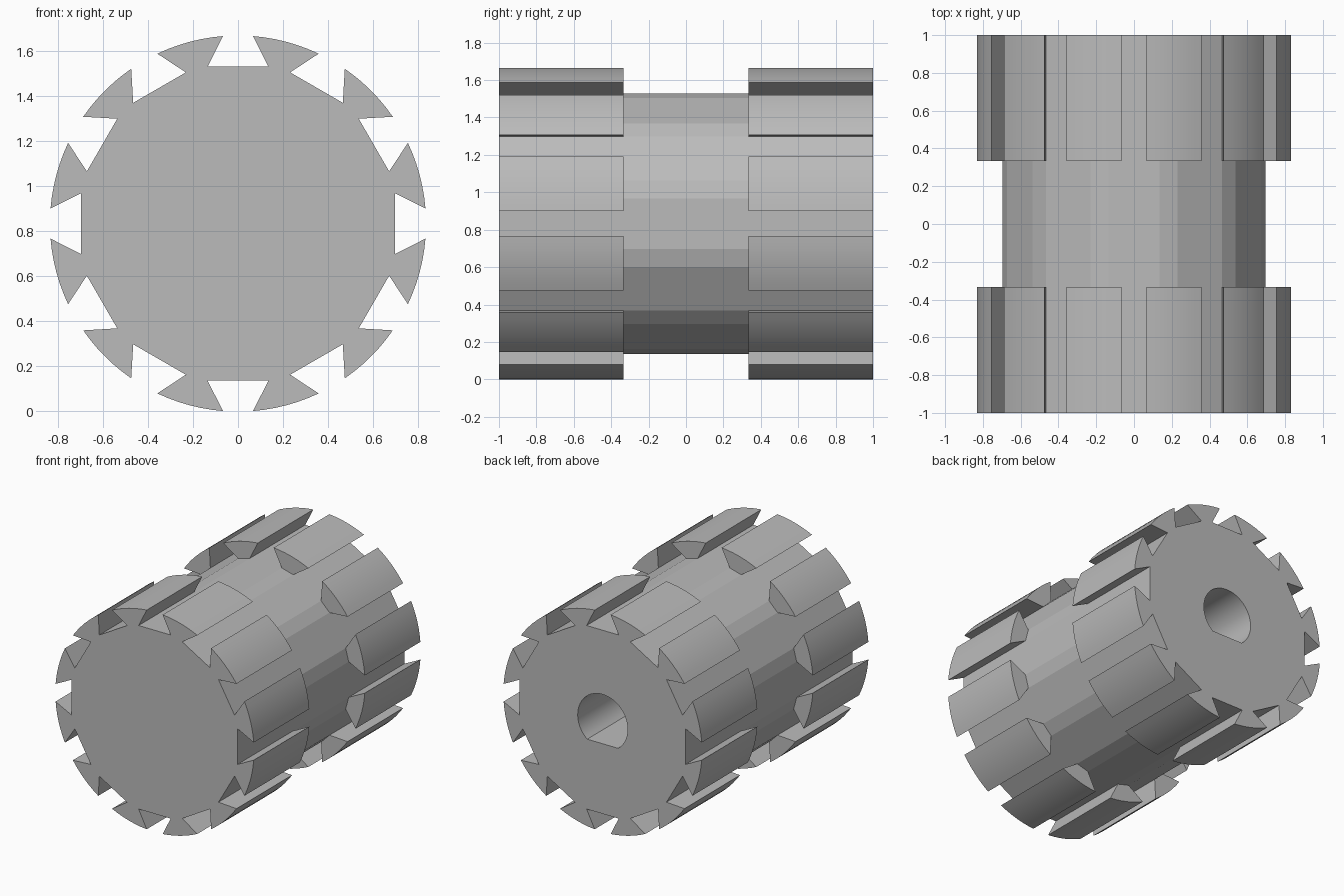
import bpy
import bmesh
import math

cube = bpy.data.objects.get("Cube")
if cube:
    bpy.data.objects.remove(cube, do_unlink=True)

SLOTS = 12
R = 0.835                           # outer radius of the teeth
ROOT, ROOT_HALF = 0.697, 0.135      # slot floor distance and half width
MOUTH_HALF = 0.067                  # slot half width at the rim
CENTRE = 0.8325
HALF, WAIST = 1.0, 0.333            # half lengths of the drum and its waist
HOLE_R, HOLE_FLAT, HOLE_DEPTH = 0.21, -0.165, 1.33
ARC = 6

grey = bpy.data.materials.new("grey")
grey.use_nodes = True
grey.diffuse_color = (0.5, 0.5, 0.5, 1)
grey.node_tree.nodes["Principled BSDF"].inputs["Base Color"].default_value = (0.5, 0.5, 0.5, 1)

bm = bmesh.new()


def polar(r, a):
    return r * math.cos(a), r * math.sin(a)


def loop(points, y):
    return [bm.verts.new((x, y, z + CENTRE)) for x, z in points]


def walls(a, b):
    for i in range(len(a)):
        j = (i + 1) % len(a)
        bm.faces.new((a[i], a[j], b[j], b[i]))


# Drum outline: for each slot, its two floor corners, then the next tooth's rim
step = math.tau / SLOTS
root_r = math.hypot(ROOT, ROOT_HALF)
root_a = math.atan2(ROOT_HALF, ROOT)
mouth_a = math.asin(MOUTH_HALF / R)
outline = []
for s in range(SLOTS):
    a = s * step
    outline += [polar(root_r, a - root_a), polar(root_r, a + root_a)]
    outline += [polar(R, a + mouth_a + (step - 2 * mouth_a) * k / ARC) for k in range(ARC + 1)]
per = ARC + 3

# Toothed ends
front, front_in, back_in, back = [loop(outline, y) for y in (-HALF, -WAIST, WAIST, HALF)]
walls(front, front_in)
walls(back_in, back)
bm.faces.new(front)

# Inner end faces of the teeth, and the waist between them
for ring in (front_in, back_in):
    for s in range(SLOTS):
        ids = range(s * per + 1, (s + 1) * per + 1)
        bm.faces.new([ring[i % len(ring)] for i in ids])
core = [i for i in range(len(outline)) if i % per < 2]
walls([front_in[i] for i in core], [back_in[i] for i in core])

# D-shaped blind bore in the back
flat_a = math.asin(HOLE_FLAT / HOLE_R)
sweep = math.pi - 2 * flat_a
bore = [polar(HOLE_R, flat_a + sweep * k / 40) for k in range(41)]
mouth, floor = loop(bore, HALF), loop(bore, HALF - HOLE_DEPTH)
walls(mouth, floor)
bm.faces.new(floor)

# Back face around the bore
rim = [bm.edges.get((ring[i - 1], ring[i])) for ring in (back, mouth) for i in range(len(ring))]
bmesh.ops.triangle_fill(bm, edges=rim, use_beauty=True, normal=(0, 1, 0))
bmesh.ops.recalc_face_normals(bm, faces=bm.faces)

mesh = bpy.data.meshes.new("slotted_drum")
bm.to_mesh(mesh)
bm.free()
mesh.materials.append(grey)
drum = bpy.data.objects.new("slotted_drum", mesh)
bpy.context.collection.objects.link(drum)

bpy.ops.object.select_all(action='DESELECT')
drum.select_set(True)
bpy.context.view_layer.objects.active = drum
bpy.ops.object.shade_smooth_by_angle(angle=math.radians(10))
